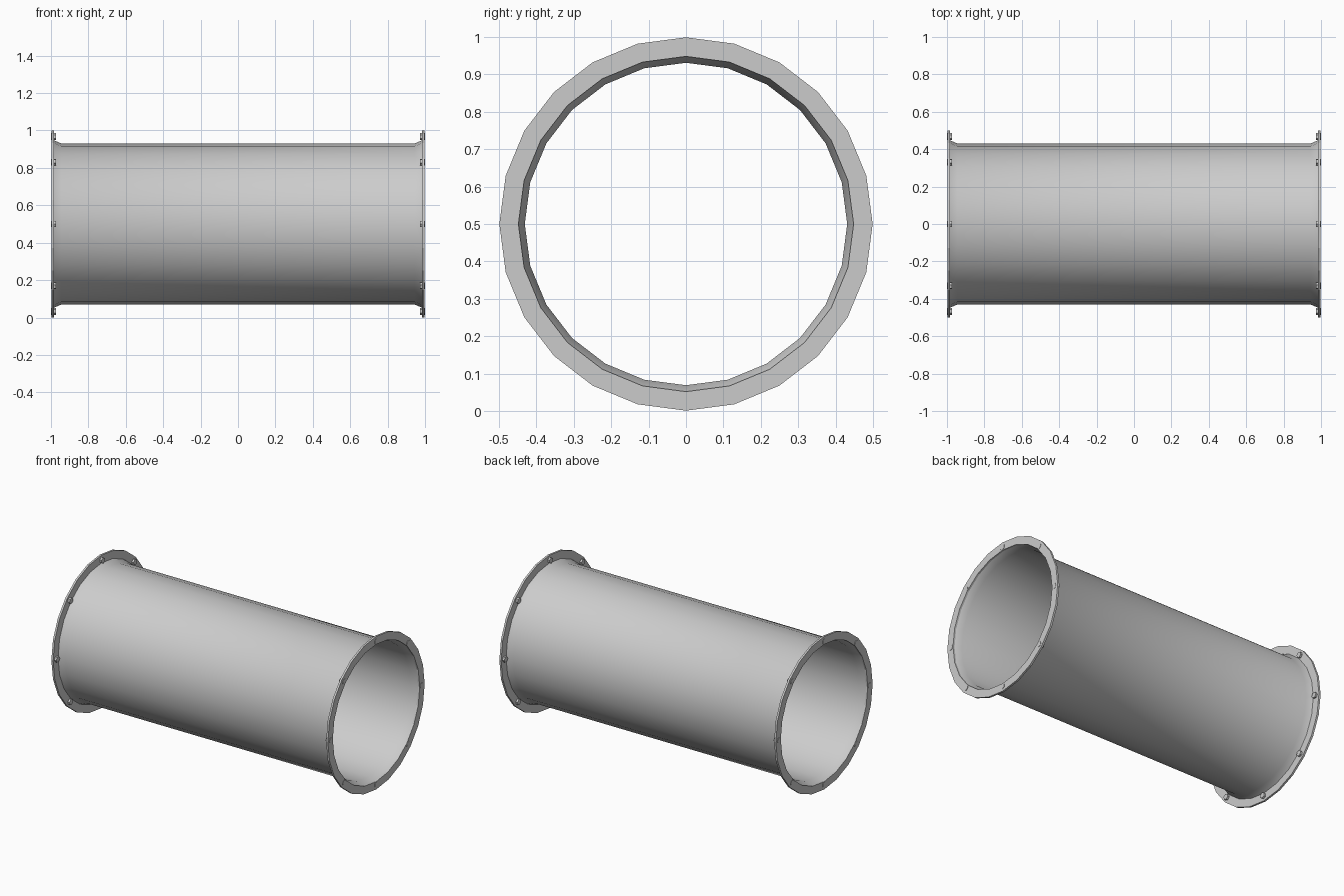
import bpy, bmesh
from math import cos, sin, pi, radians

if "Cube" in bpy.data.objects:
    bpy.data.objects.remove(bpy.data.objects["Cube"])

SIDES = 24
CENTRE_Z = 0.5


def make_object(name, bm):
    bmesh.ops.recalc_face_normals(bm, faces=bm.faces)
    mesh = bpy.data.meshes.new(name)
    bm.to_mesh(mesh)
    bm.free()
    obj = bpy.data.objects.new(name, mesh)
    obj.location.z = CENTRE_Z
    bpy.context.collection.objects.link(obj)
    return obj


def lathe_x(name, profile, closed=False):
    """Revolve (x, radius) points about the x axis."""
    bm = bmesh.new()
    rings = [[bm.verts.new((x, r * sin(2 * pi * i / SIDES), r * cos(2 * pi * i / SIDES)))
              for i in range(SIDES)] for x, r in profile]
    pairs = list(zip(rings, rings[1:]))
    if closed:
        pairs.append((rings[-1], rings[0]))
    for a, b in pairs:
        for i in range(SIDES):
            j = (i + 1) % SIDES
            bm.faces.new((a[i], a[j], b[j], b[i]))
    return make_object(name, bm)


def smooth(obj, angle):
    bpy.ops.object.select_all(action='DESELECT')
    obj.select_set(True)
    bpy.context.view_layer.objects.active = obj
    bpy.ops.object.shade_smooth_by_angle(angle=radians(angle))


# Thin pipe wall, flared where it meets each flange
pipe = lathe_x("pipe_wall", [(-0.986, 0.448), (-0.945, 0.431),
                             (0.945, 0.431), (0.986, 0.448)])
smooth(pipe, 30)


def hex_bolt(name, side, angle):
    """Six-sided bolt through the flange, one corner pointing outward."""
    bm = bmesh.new()
    ends = []
    for x in (0.972, 1.0):
        ring = []
        for k in range(6):
            t = k * pi / 3
            r, s = 0.467 + 0.019 * cos(t), 0.019 * sin(t)
            ring.append(bm.verts.new((side * x,
                                      r * sin(angle) + s * cos(angle),
                                      r * cos(angle) - s * sin(angle))))
        bm.faces.new(ring)
        ends.append(ring)
    for k in range(6):
        n = (k + 1) % 6
        bm.faces.new((ends[0][k], ends[0][n], ends[1][n], ends[1][k]))
    return make_object(name, bm)


# Flange ring and eight bolts at each end
for label, side in (("left", -1), ("right", 1)):
    flange = lathe_x(label + "_flange",
                     [(side * 0.985, 0.448), (side * 0.985, 0.499),
                      (side * 0.998, 0.499), (side * 0.998, 0.448)], closed=True)
    smooth(flange, 10)
    for i in range(8):
        hex_bolt(f"{label}_bolt_{i + 1}", side, i * pi / 4)
